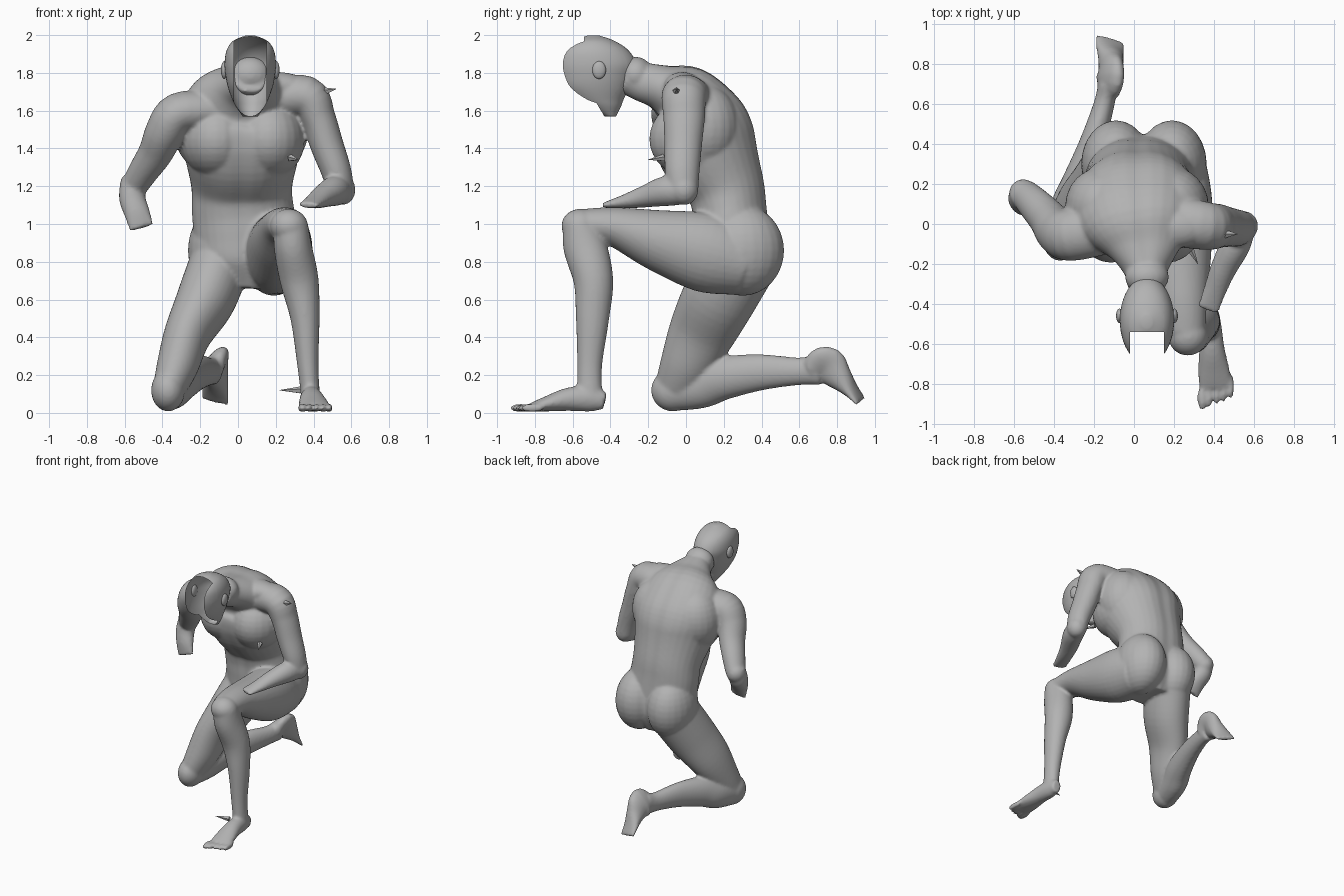
import bpy, bmesh, math
from mathutils import Vector, Matrix

if "Cube" in bpy.data.objects:
    bpy.data.objects.remove(bpy.data.objects["Cube"], do_unlink=True)

grey = bpy.data.materials.new("stone_grey")
grey.use_nodes = True
grey.diffuse_color = (0.45, 0.45, 0.45, 1)
grey.node_tree.nodes["Principled BSDF"].inputs["Base Color"].default_value = (0.45, 0.45, 0.45, 1)


def catmull(pts, steps=5):
    """Smoothly resample rows of numbers."""
    out = []
    for i in range(len(pts) - 1):
        a, b, c, d = (pts[max(i - 1, 0)], pts[i], pts[i + 1], pts[min(i + 2, len(pts) - 1)])
        for s in range(steps):
            t = s / steps
            out.append([0.5 * (2 * q + (r - p) * t + (2 * p - 5 * q + 4 * r - w) * t * t
                               + (3 * q - p - 3 * r + w) * t ** 3)
                        for p, q, r, w in zip(a, b, c, d)])
    out.append(list(pts[-1]))
    return out


def tube(bm, pts, hint=(1, 0, 0), axis=None, segs=32, groove=0.0):
    """Loft ellipses; each point is x, y, z, radius along hint, radius across it."""
    rows = catmull(pts)
    rings = []
    for i, r in enumerate(rows):
        tan = Vector(axis) if axis else (Vector(rows[min(i + 1, len(rows) - 1)][:3])
                                         - Vector(rows[max(i - 1, 0)][:3]))
        tan.normalize()
        h = Vector(hint)
        side = (h - tan * h.dot(tan)).normalized()
        depth = tan.cross(side)
        ring = []
        for k in range(segs):
            a = 2 * math.pi * k / segs
            dent = 1 - groove * math.exp(-(math.cos(a) / 0.2) ** 2)
            ring.append(bm.verts.new(Vector(r[:3]) + side * r[3] * math.cos(a)
                                     + depth * r[4] * math.sin(a) * dent))
        rings.append(ring)
    for lo, hi in zip(rings, rings[1:]):
        for k in range(segs):
            n = (k + 1) % segs
            bm.faces.new((lo[k], lo[n], hi[n], hi[k]))
    bm.faces.new(rings[0][::-1])
    bm.faces.new(rings[-1])


def ball(bm, centre, radii):
    bmesh.ops.create_uvsphere(bm, u_segments=24, v_segments=16, radius=1,
                              matrix=Matrix.Translation(centre) @ Matrix.Diagonal((*radii, 1)))


def finish(bm, name, smooth=True):
    bmesh.ops.recalc_face_normals(bm, faces=bm.faces)
    me = bpy.data.meshes.new(name)
    bm.to_mesh(me)
    bm.free()
    for p in me.polygons:
        p.use_smooth = smooth
    me.materials.append(grey)
    ob = bpy.data.objects.new(name, me)
    bpy.context.collection.objects.link(ob)
    return ob


body = bmesh.new()

# Torso and neck, with a shallow groove down the spine and breastbone
tube(body, [(0.04, 0.25, 0.66, 0.13, 0.14), (0.045, 0.25, 0.80, 0.26, 0.21),
            (0.04, 0.24, 0.95, 0.275, 0.21), (0.025, 0.23, 1.08, 0.27, 0.205),
            (0.02, 0.205, 1.20, 0.268, 0.22), (0.02, 0.125, 1.37, 0.305, 0.272),
            (0.02, 0.07, 1.52, 0.335, 0.272), (0.03, -0.01, 1.655, 0.30, 0.207),
            (0.05, -0.125, 1.72, 0.19, 0.13), (0.06, -0.24, 1.755, 0.11, 0.107),
            (0.065, -0.32, 1.785, 0.095, 0.095)], groove=0.06)
ball(body, (0.065, -0.265, 1.79), (0.11, 0.09, 0.095))

# Flat chest muscles, shoulder blades, neck muscles and buttocks
for x in (-0.115, 0.165):
    ball(body, (x, 0.04, 1.45), (0.19, 0.235, 0.21))
for x in (-0.16, 0.19):
    ball(body, (x, 0.09, 1.51), (0.185, 0.195, 0.23))
for x, z in ((-0.09, 1.685), (0.20, 1.73)):
    ball(body, (x, -0.02, z), (0.17, 0.10, 0.075))
for x in (-0.09, 0.19):
    ball(body, (x, 0.30, 0.86), (0.175, 0.22, 0.24))

# Left thigh, knee and shin of the planted leg
tube(body, [(0.19, 0.30, 0.80, 0.17, 0.18), (0.215, 0.10, 0.85, 0.178, 0.21),
            (0.23, -0.15, 0.915, 0.158, 0.163), (0.245, -0.38, 0.985, 0.122, 0.105),
            (0.26, -0.54, 0.995, 0.10, 0.085)])
ball(body, (0.27, -0.56, 0.99), (0.10, 0.10, 0.09))
tube(body, [(0.28, -0.565, 1.00, 0.09, 0.09), (0.29, -0.535, 0.88, 0.10, 0.115),
            (0.325, -0.49, 0.70, 0.102, 0.105), (0.355, -0.495, 0.50, 0.077, 0.088),
            (0.37, -0.51, 0.25, 0.056, 0.066), (0.385, -0.51, 0.08, 0.05, 0.068)])

# Left foot and toes
tube(body, [(0.39, -0.43, 0.06, 0.035, 0.045), (0.385, -0.50, 0.075, 0.052, 0.068),
            (0.39, -0.62, 0.072, 0.063, 0.062), (0.40, -0.74, 0.047, 0.08, 0.04),
            (0.41, -0.82, 0.03, 0.083, 0.022)])
for i in range(5):
    w = 0.025 if i == 0 else 0.015
    ball(body, (0.342 + 0.036 * i, -0.87 + 0.014 * i, 0.026), (w, 0.065, 0.022))

# Right thigh, knee and shin of the kneeling leg
tube(body, [(-0.10, 0.27, 0.78, 0.16, 0.20), (-0.17, 0.17, 0.60, 0.155, 0.195),
            (-0.265, 0.08, 0.42, 0.125, 0.175), (-0.32, 0.0, 0.25, 0.11, 0.14),
            (-0.36, -0.05, 0.14, 0.09, 0.115)])
ball(body, (-0.37, -0.07, 0.12), (0.09, 0.115, 0.112))
tube(body, [(-0.37, -0.06, 0.12, 0.085, 0.11), (-0.33, 0.08, 0.145, 0.09, 0.12),
            (-0.28, 0.20, 0.185, 0.085, 0.115), (-0.21, 0.40, 0.215, 0.066, 0.095),
            (-0.15, 0.60, 0.22, 0.052, 0.073), (-0.13, 0.70, 0.23, 0.05, 0.083)])

# Right foot, trailing, pointed down and rolled inward
tube(body, [(-0.13, 0.66, 0.22, 0.048, 0.07), (-0.12, 0.74, 0.255, 0.052, 0.11),
            (-0.115, 0.81, 0.19, 0.06, 0.075), (-0.12, 0.87, 0.125, 0.072, 0.038),
            (-0.12, 0.925, 0.06, 0.08, 0.012)], hint=(1, 0, -0.6))

# Left arm, bent over the raised knee
tube(body, [(0.18, 0.02, 1.66, 0.13, 0.11), (0.36, -0.01, 1.675, 0.12, 0.11),
            (0.425, -0.01, 1.56, 0.11, 0.092), (0.47, -0.015, 1.42, 0.10, 0.088),
            (0.52, -0.02, 1.28, 0.092, 0.08), (0.545, -0.015, 1.17, 0.08, 0.07)], hint=(0, 1, 0))
ball(body, (0.55, -0.01, 1.18), (0.072, 0.075, 0.08))
tube(body, [(0.55, 0.01, 1.175, 0.065, 0.07), (0.51, -0.10, 1.175, 0.075, 0.08),
            (0.45, -0.22, 1.145, 0.066, 0.058), (0.41, -0.32, 1.12, 0.058, 0.038),
            (0.37, -0.43, 1.10, 0.055, 0.015)])

# Right arm, swung out and back
tube(body, [(-0.14, -0.01, 1.60, 0.14, 0.11), (-0.315, -0.055, 1.585, 0.13, 0.11),
            (-0.385, -0.035, 1.49, 0.118, 0.105), (-0.435, 0.03, 1.38, 0.10, 0.092),
            (-0.50, 0.10, 1.28, 0.088, 0.08), (-0.55, 0.15, 1.20, 0.076, 0.07)], hint=(0, 1, 0))
ball(body, (-0.555, 0.15, 1.20), (0.072, 0.075, 0.075))
tube(body, [(-0.55, 0.15, 1.23, 0.07, 0.07), (-0.56, 0.125, 1.14, 0.07, 0.068),
            (-0.535, 0.085, 1.06, 0.068, 0.045), (-0.51, 0.06, 0.98, 0.066, 0.018)])

# Blend all limbs into one skin
ob = finish(body, "body")
rm = ob.modifiers.new("blend", 'REMESH')
rm.mode = 'VOXEL'
rm.voxel_size = 0.011
rm.use_smooth_shade = True
sm = ob.modifiers.new("soften", 'SMOOTH')
sm.factor = 0.5
sm.iterations = 5

# Hollow head: horizontal rings from chin to crown, then the face cut away
HX = 0.065
profile = [(1.57, -0.43, -0.37, 0.04), (1.62, -0.53, -0.345, 0.075), (1.66, -0.60, -0.33, 0.095),
           (1.72, -0.665, -0.30, 0.117), (1.78, -0.69, -0.28, 0.13), (1.85, -0.70, -0.265, 0.136),
           (1.92, -0.675, -0.305, 0.125), (1.97, -0.60, -0.38, 0.09), (1.998, -0.52, -0.46, 0.025)]
head = bmesh.new()
tube(head, [(HX, (f + b) / 2, z, rx, (b - f) / 2) for z, f, b, rx in profile],
     axis=(0, 0, 1), segs=48)
for co, no in (((HX - 0.085, 0, 0), (1, 0, 0)), ((HX + 0.085, 0, 0), (1, 0, 0)),
               ((0, -0.54, 1.75), (0, 1, 0)), ((0, -0.54, 1.75), (0, 1, 0.6))):
    bmesh.ops.bisect_plane(head, geom=head.verts[:] + head.edges[:] + head.faces[:],
                           plane_co=co, plane_no=no)
opening = []
for f in head.faces:
    c = f.calc_center_median()
    if abs(c.x - HX) < 0.085 and c.y < -0.54 + 0.6 * max(0, 1.75 - c.z):
        opening.append(f)
bmesh.ops.delete(head, geom=opening, context='FACES')
finish(head, "head_shell")

# Ears
ears = bmesh.new()
for s in (-1, 1):
    ball(ears, (HX + s * 0.137, -0.46, 1.815), (0.018, 0.036, 0.047))
finish(ears, "ears")

# Small broken shards
shards = bmesh.new()
for base, tip, r in (((0.45, -0.05, 1.70), (0.52, -0.05, 1.715), 0.025),
                     ((0.28, -0.12, 1.35), (0.32, -0.20, 1.34), 0.02),
                     ((0.33, -0.58, 0.12), (0.22, -0.60, 0.12), 0.02)):
    a, b = Vector(base), Vector(tip)
    turn = (b - a).to_track_quat('Z', 'Y').to_matrix().to_4x4()
    bmesh.ops.create_cone(shards, cap_ends=True, segments=5, radius1=r, radius2=0.001,
                          depth=(b - a).length, matrix=Matrix.Translation((a + b) / 2) @ turn)
finish(shards, "shards", smooth=False)
